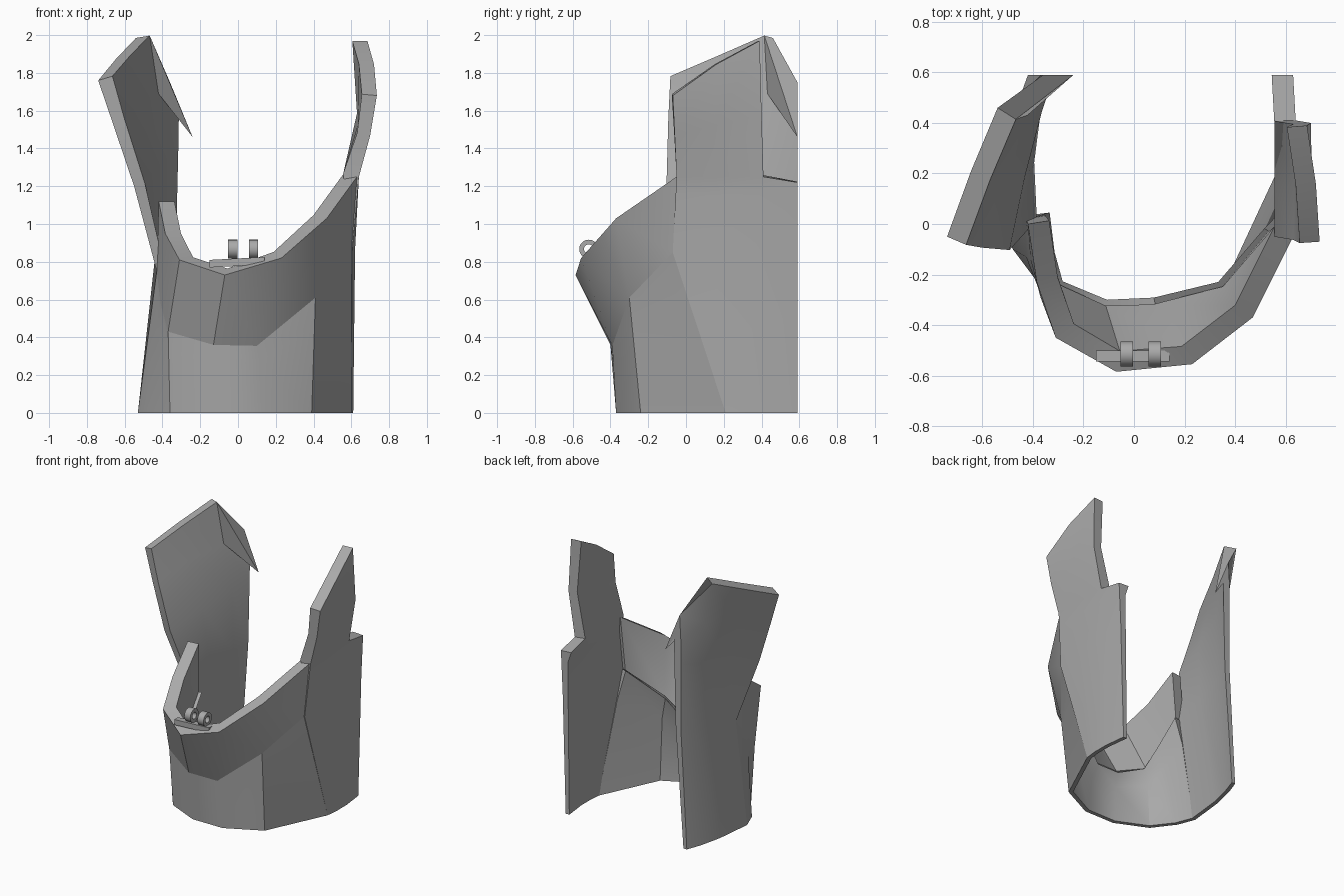
import bpy
import bmesh
import math
from mathutils import Vector

default_cube = bpy.data.objects.get("Cube")
if default_cube:
    bpy.data.objects.remove(default_cube, do_unlink=True)

BACK_CUT = .59

shell_grey = bpy.data.materials.new("shell grey")
shell_grey.use_nodes = True
grey = (.4, .4, .4, 1)
shell_grey.diffuse_color = grey
shell_grey.node_tree.nodes["Principled BSDF"].inputs["Base Color"].default_value = grey


def finish(bm, name, angle=32):
    """Turn a bmesh into a shaded object."""
    bmesh.ops.recalc_face_normals(bm, faces=bm.faces)
    mesh = bpy.data.meshes.new(name)
    bm.to_mesh(mesh)
    bm.free()
    mesh.materials.append(shell_grey)
    obj = bpy.data.objects.new(name, mesh)
    bpy.context.collection.objects.link(obj)
    bpy.ops.object.select_all(action='DESELECT')
    bpy.context.view_layer.objects.active = obj
    obj.select_set(True)
    bpy.ops.object.shade_smooth_by_angle(angle=math.radians(angle))
    return obj


def blend(low, high, t):
    """Row of points between two rows."""
    return [tuple(Vector(a).lerp(Vector(b), t)) for a, b in zip(low, high)]


def thick_panel(name, rows, thickness, inner_tip=None):
    """Loft rows of outer points into a panel and thicken it inwards.
    inner_tip places the inner partner of the very last point."""
    bm = bmesh.new()
    grid = [[bm.verts.new(p) for p in row] for row in rows]
    for low, high in zip(grid, grid[1:]):
        for i in range(min(len(low), len(high)) - 1):
            bm.faces.new((low[i], low[i + 1], high[i + 1], high[i]))
    bm.normal_update()
    facing = sum(f.normal.dot(f.calc_center_median() * Vector((1, 1, 0)) - Vector((0, .2, 0)))
                 for f in bm.faces)
    if facing < 0:
        bmesh.ops.reverse_faces(bm, faces=bm.faces)
        bm.normal_update()
    border = [e for e in bm.edges if e.is_boundary]
    outer_faces = list(bm.faces)
    inner = {}
    for row, depth in zip(grid, thickness):
        for v in row:
            p = v.co - v.normal * depth * min(v.calc_shell_factor(), 1.3)
            # Keep the floor and the rear cut flat
            if v.co.z == 0:
                p.z = 0
            if abs(v.co.y - BACK_CUT) < .001:
                p.y = BACK_CUT
            p.y = min(p.y, BACK_CUT)
            inner[v] = p
    if inner_tip:
        inner[grid[-1][-1]] = Vector(inner_tip)
    inner = {v: bm.verts.new(p) for v, p in inner.items()}
    for f in outer_faces:
        bm.faces.new([inner[v] for v in reversed(f.verts)])
    for e in border:
        a, b = e.verts
        bm.faces.new((a, b, inner[b], inner[a]))
    return finish(bm, name)


# Seam shared by the lower shell and the jaw band, from +x round to -x
seam = [(.6, -.07, .85), (.41, -.3, .61), (.1, -.39, .355),
        (-.13, -.4, .36), (-.37, -.29, .43), (-.41, -.14, .58), (-.43, .02, .75)]

# Lower front shell, thin below with a thicker lip on top
floor_ring = [(.6, .21, 0), (.39, -.24, 0), (.13, -.37, 0),
              (-.12, -.37, 0), (-.36, -.26, 0), (-.48, -.1, 0), (-.53, .03, 0)]
thick_panel("lower_front_shell",
            [floor_ring, blend(floor_ring, seam, .75), seam], (.03, .05, .1))

# Jaw band, flaring forwards above the shell
band_rim = [(.63, -.05, 1.25), (.47, -.37, 1.03), (.23, -.555, .82),
            (-.07, -.585, .73), (-.31, -.45, .81), (-.385, -.23, .95), (-.42, 0, 1.12)]
thick_panel("jaw_band", [seam, band_rim], (.08, .085))

# Left cheek plate with its stepped rear edge
foot = [(.6, .21, 0), (.61, .3, 0), (.61, .42, 0), (.59, BACK_CUT, 0)]
waist = [(.605, -.07, .85), (.62, .15, .87), (.62, .4, .9), (.615, BACK_CUT, .9)]
step = [(.64, -.05, 1.25), (.64, .15, 1.25), (.64, .41, 1.25), (.63, BACK_CUT, 1.22)]
thick_panel("left_cheek_plate", [
    foot, waist, blend(waist, step, .75), step,
    [(.7, -.06, 1.47), (.705, .15, 1.52), (.7, .4, 1.58)],
    [(.735, -.07, 1.68), (.72, .16, 1.845), (.685, .39, 1.97)],
], (.03, .045, .055, .085, .07, .08))

# Right cheek plate, turned inwards at the rear with a broad rim
thick_panel("right_cheek_plate", [
    [(-.53, .03, 0), (-.5, .31, 0), (-.46, .48, 0), (-.42, BACK_CUT, 0)],
    [(-.43, .02, .75), (-.44, .25, .82), (-.41, .48, .88), (-.37, BACK_CUT, .9)],
    [(-.55, -.09, 1.2), (-.49, .2, 1.28), (-.42, .47, 1.36), (-.37, BACK_CUT, 1.38)],
    [(-.665, -.07, 1.54), (-.59, .2, 1.62), (-.48, .47, 1.68), (-.37, BACK_CUT, 1.56)],
    [(-.74, -.05, 1.76), (-.645, .21, 1.875), (-.54, .46, 1.985), (-.36, BACK_CUT, 1.75)],
], (.03, .045, .06, .07, .085), inner_tip=(-.24, BACK_CUT, 1.46))


def hinge_base():
    """Small tapered slab lying on the rim of the band."""
    outline = [(-.15, -.545, .77), (.14, -.545, .785), (.14, -.545, .825), (-.15, -.545, .81)]
    bm = bmesh.new()
    face = bm.faces.new([bm.verts.new(p) for p in outline])
    made = bmesh.ops.extrude_face_region(bm, geom=[face])["geom"]
    moved = [v for v in made if isinstance(v, bmesh.types.BMVert)]
    bmesh.ops.translate(bm, verts=moved, vec=(0, .045, 0))
    finish(bm, "hinge_base")


def hinge_ring(name, x, width=.05, outer=.05, hole=.025, sides=20):
    """Short tube with its axis along x."""
    bm = bmesh.new()
    loops = []
    for px, r in ((0, outer), (width, outer), (width, hole), (0, hole)):
        turn = [math.tau * i / sides for i in range(sides)]
        loops.append([bm.verts.new((x + px, -.515 + r * math.cos(a), .867 + r * math.sin(a)))
                      for a in turn])
    for k in range(4):
        a, b = loops[k], loops[(k + 1) % 4]
        for i in range(sides):
            j = (i + 1) % sides
            bm.faces.new((a[i], a[j], b[j], b[i]))
    return finish(bm, name)


hinge_base()
for side, x in (("right", -.053), ("left", .057)):
    hinge_ring(side + "_hinge_ring", x)
